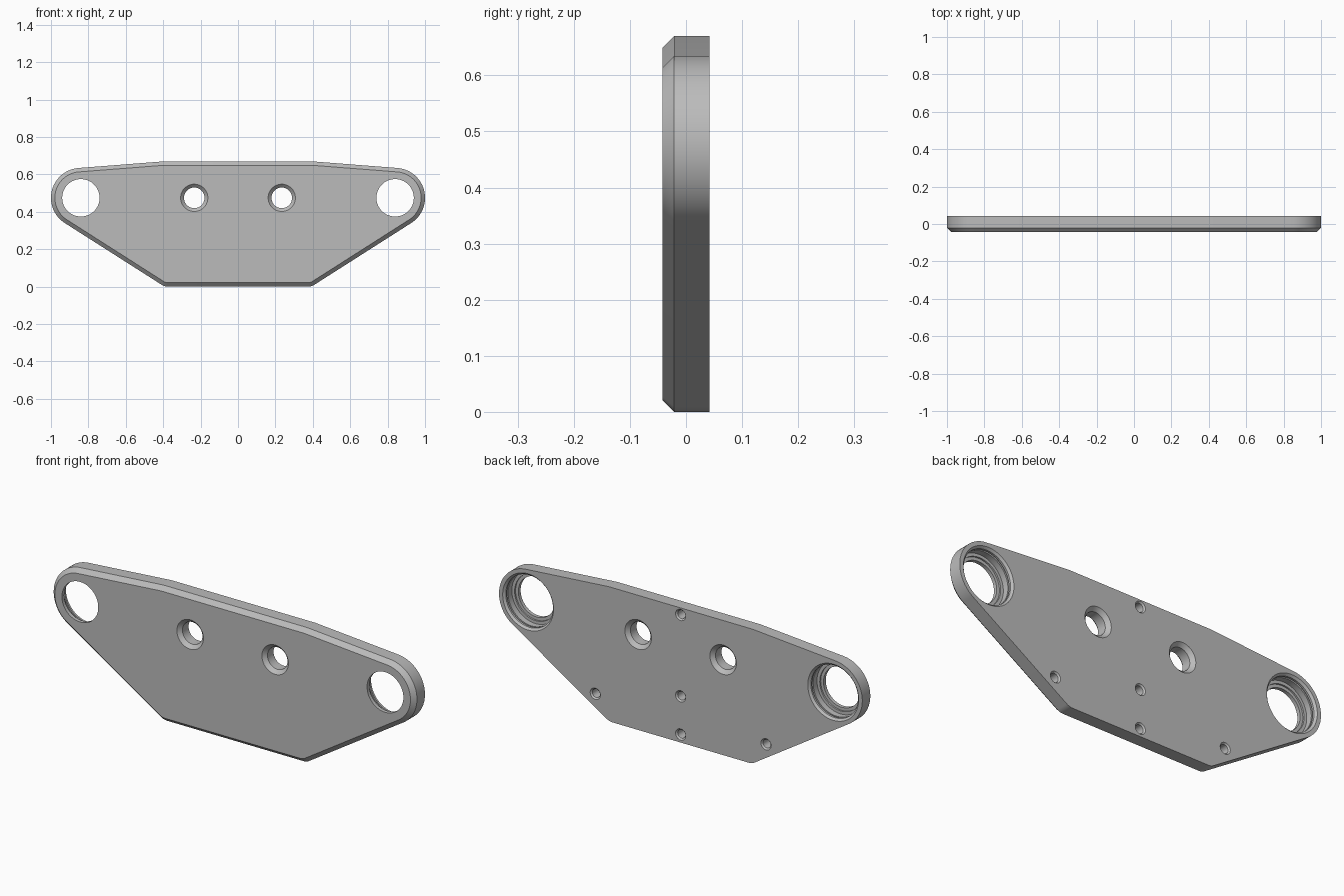
import bpy, bmesh, math
from mathutils import Vector, geometry

if "Cube" in bpy.data.objects:
    bpy.data.objects.remove(bpy.data.objects["Cube"])

HALF = 0.042      # half the plate thickness
CHAMFER = 0.021   # front edge chamfer
HOLE_Z = 0.475

metal = bpy.data.materials.new("grey metal")
metal.use_nodes = True
grey = (0.5, 0.5, 0.5, 1)
metal.diffuse_color = grey
metal.node_tree.nodes["Principled BSDF"].inputs["Base Color"].default_value = grey


def make_object(name, bm):
    bmesh.ops.recalc_face_normals(bm, faces=bm.faces)
    mesh = bpy.data.meshes.new(name)
    bm.to_mesh(mesh)
    bm.free()
    mesh.materials.append(metal)
    obj = bpy.data.objects.new(name, mesh)
    bpy.context.collection.objects.link(obj)
    return obj


def circle(x, z, r, steps=120):
    return [Vector((x + r * math.cos(math.tau * i / steps),
                    z + r * math.sin(math.tau * i / steps))) for i in range(steps)]


def outline():
    """Hull around the end eyes, rounded bottom corners and top corners."""
    pts = []
    for side in (-1, 1):
        pts += circle(side * 0.84, HOLE_Z, 0.16)
        pts += circle(side * 0.375, 0.06, 0.06)
        pts.append(Vector((side * 0.395, 0.67)))
    return [pts[i] for i in geometry.convex_hull_2d(pts)]


def inset(loop, distance):
    """Mitred inward offset of a counter-clockwise loop."""
    result = []
    for i, p in enumerate(loop):
        a = (p - loop[i - 1]).normalized()
        b = (loop[(i + 1) % len(loop)] - p).normalized()
        na, nb = Vector((-a.y, a.x)), Vector((-b.y, b.x))
        result.append(p + (na + nb) * distance / (1 + na.dot(nb)))
    return result


def skin(bm, rings):
    """Bridge rings of vertices and cap both ends."""
    for lower, upper in zip(rings, rings[1:]):
        n = len(lower)
        for i in range(n):
            j = (i + 1) % n
            bm.faces.new((lower[i], lower[j], upper[j], upper[i]))
    bm.faces.new(rings[0])
    bm.faces.new(rings[-1])


def ring(bm, loop, y):
    return [bm.verts.new((p.x, y, p.y)) for p in loop]


# Plate with chamfered front edge
edge = outline()
bm = bmesh.new()
skin(bm, [ring(bm, inset(edge, CHAMFER), -HALF),
          ring(bm, edge, CHAMFER - HALF),
          ring(bm, edge, HALF)])
plate = make_object("plate", bm)

# Turned hole profiles: (y, radius) from front to back
bearing_seat = [(-0.06, 0.1), (-0.024, 0.1), (-0.024, 0.115), (-0.016, 0.115),
                (-0.016, 0.13), (0.014, 0.13), (0.014, 0.138), (0.022, 0.138),
                (0.022, 0.13), (0.032, 0.13), (0.042, 0.14), (0.06, 0.14)]
bolt_hole = [(-0.06, 0.091), (-0.024, 0.055), (0.024, 0.055), (0.06, 0.091)]
screw_hole = [(-0.02, 0.021), (0.035, 0.021), (0.042, 0.028), (0.06, 0.028)]

holes = [(0, z, screw_hole) for z in (0.04, 0.23, 0.635)]
for side in (-1, 1):
    holes += [(side * 0.84, HOLE_Z, bearing_seat),
              (side * 0.234, HOLE_Z, bolt_hole),
              (side * 0.47, 0.117, screw_hole)]

bm = bmesh.new()
for x, z, profile in holes:
    skin(bm, [ring(bm, circle(x, z, r, 64), y) for y, r in profile])
cutter = make_object("hole_cutter", bm)
cutter.hide_render = True

# Cut the holes, keep the result and drop the cutter
cut = plate.modifiers.new("holes", 'BOOLEAN')
cut.object = cutter
cut.operation = 'DIFFERENCE'
cut.solver = 'EXACT'
graph = bpy.context.evaluated_depsgraph_get()
finished = bpy.data.meshes.new_from_object(plate.evaluated_get(graph))
plate.modifiers.clear()
plate.data = finished
bpy.data.objects.remove(cutter)

# Smooth round walls, crisp edges
bpy.ops.object.select_all(action='DESELECT')
plate.select_set(True)
bpy.context.view_layer.objects.active = plate
bpy.ops.object.shade_smooth_by_angle(angle=math.radians(20))
